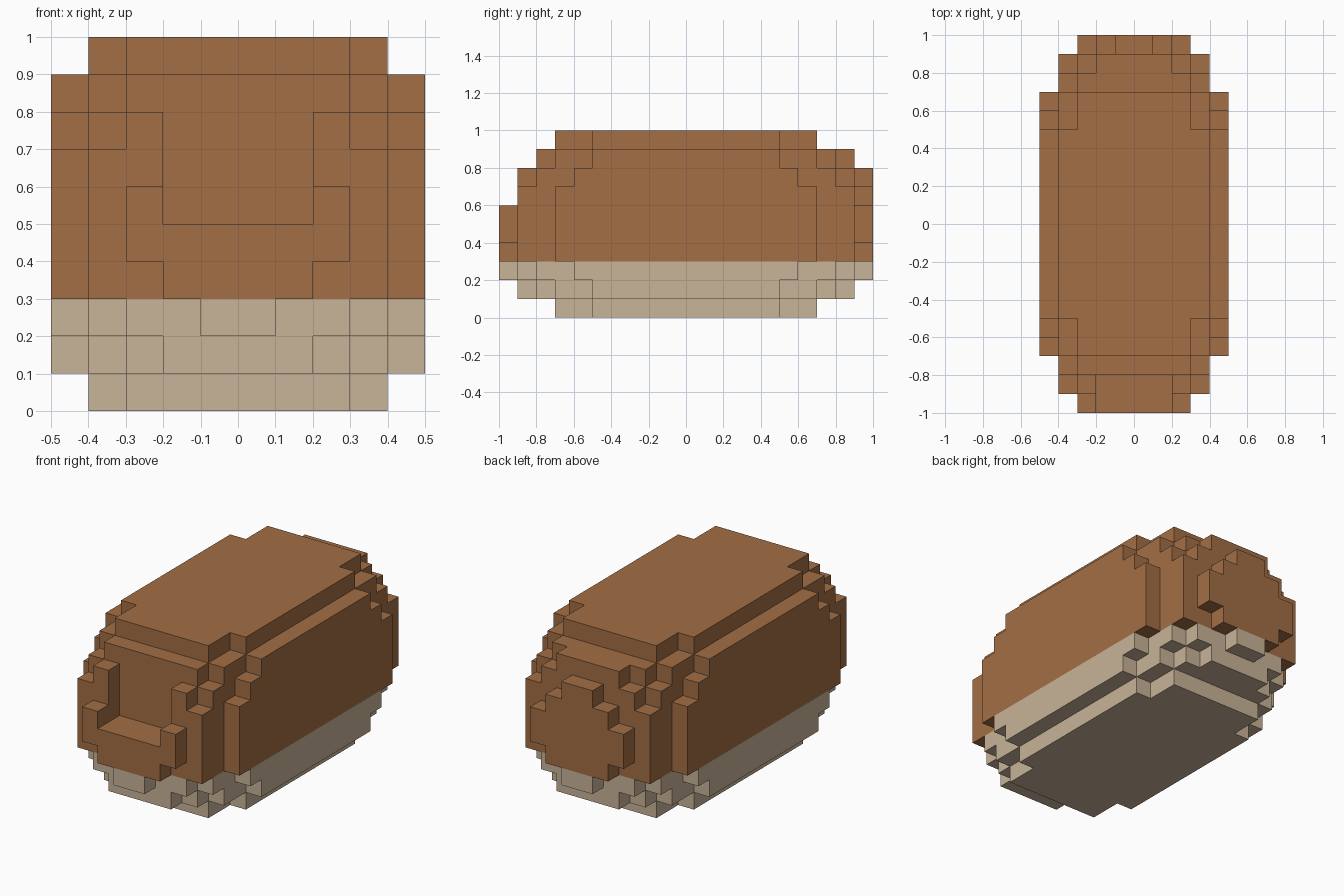
import bpy
import bmesh
import math
from mathutils import Vector
from itertools import product

cube = bpy.data.objects.get("Cube")
if cube:
    bpy.data.objects.remove(cube, do_unlink=True)

CELL = 0.1
# Half length in cells: one row per column out from the centre plane,
# one entry per layer away from mid height
HALF_LENGTH = [
    (10, 10, 10, 9, 7),
    (10, 10, 9, 9, 7),
    (10, 9, 9, 8, 7),
    (9, 9, 8, 7, 5),
    (7, 7, 6, 5, 0),
]


def mirrored(i):
    """Distance of cell i from the zero plane, the same on both sides."""
    return i if i >= 0 else -1 - i


def filled(x, y, z):
    a, b = mirrored(x), mirrored(z - 5)
    if a > 4 or b > 4 or mirrored(y) >= HALF_LENGTH[a][b]:
        return False
    # Notch cut into the upper front
    return not (a < 2 and z >= 5 and y < -8)


def make_material(name, rgb):
    mat = bpy.data.materials.new(name)
    mat.use_nodes = True
    mat.diffuse_color = (*rgb, 1)
    mat.node_tree.nodes["Principled BSDF"].inputs["Base Color"].default_value = (*rgb, 1)
    return mat


def build_part(name, layers, material):
    """Skin the outer sides of the filled cells in the given layers."""
    bm = bmesh.new()
    for cell in product(range(-5, 5), range(-10, 10), layers):
        if not filled(*cell):
            continue
        centre = Vector(cell) + Vector((0.5, 0.5, 0.5))
        for axis, sign in product(range(3), (-1, 1)):
            normal = Vector((0, 0, 0))
            normal[axis] = sign
            if filled(*(int(c + n) for c, n in zip(cell, normal))):
                continue
            u, v = Vector((0, 0, 0)), Vector((0, 0, 0))
            u[(axis + 1) % 3] = 0.5
            v[(axis + 2) % 3] = 0.5 * sign
            mid = centre + normal * 0.5
            bm.faces.new([bm.verts.new((mid + p) * CELL)
                          for p in (-u - v, u - v, u + v, v - u)])
    # Join the squares into large flat faces
    bmesh.ops.remove_doubles(bm, verts=bm.verts, dist=0.001)
    bmesh.ops.dissolve_limit(bm, angle_limit=math.radians(1),
                             verts=bm.verts, edges=bm.edges)
    mesh = bpy.data.meshes.new(name)
    bm.to_mesh(mesh)
    bm.free()
    mesh.materials.append(material)
    bpy.context.collection.objects.link(bpy.data.objects.new(name, mesh))


# Brown upper body and pale underside
build_part("upper_body", range(3, 10), make_material("warm_brown", (0.361, 0.156, 0.06)))
build_part("underside", range(0, 3), make_material("pale_tan", (0.578, 0.456, 0.314)))
